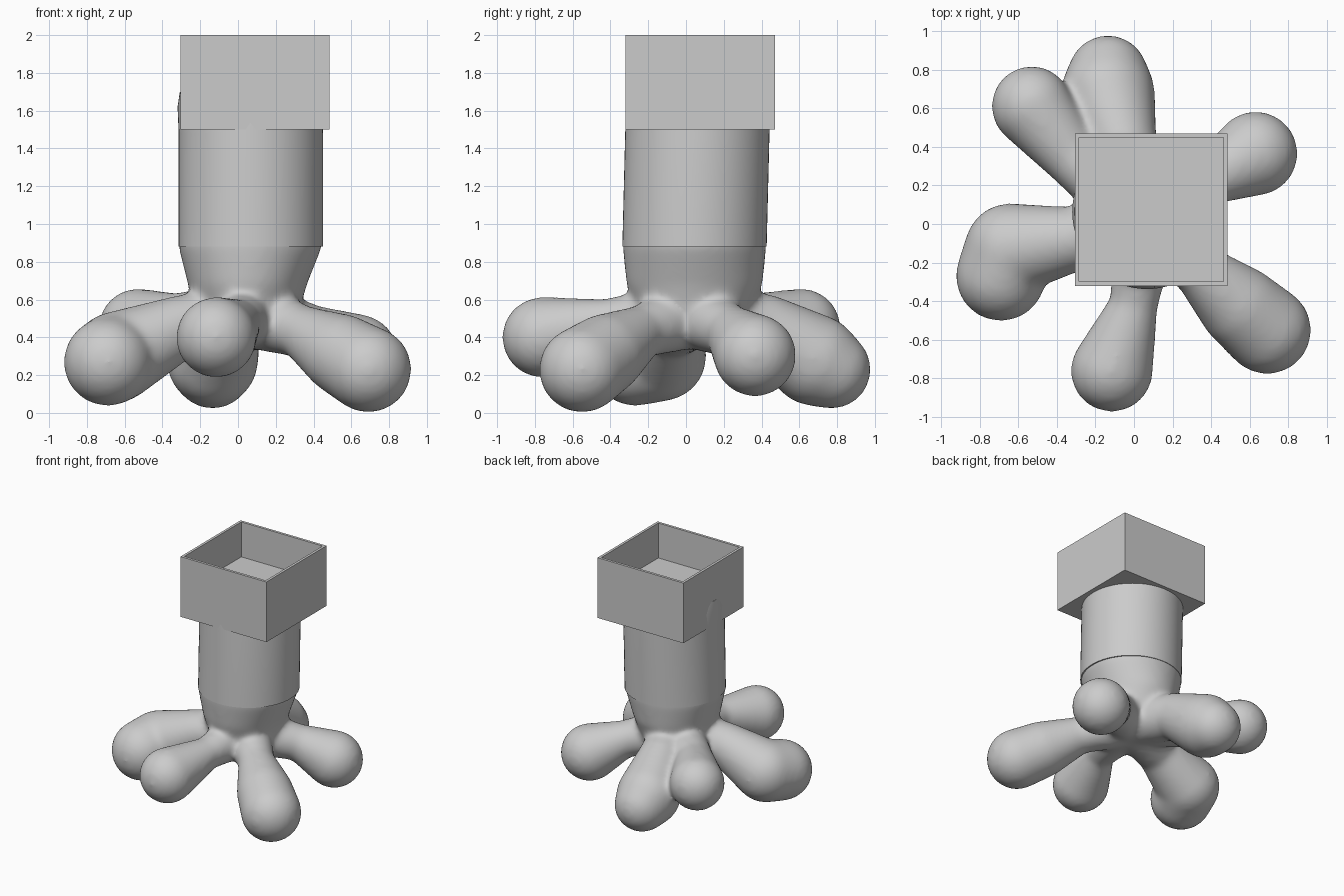
import bpy, bmesh, math
from mathutils import Vector, Matrix

cube = bpy.data.objects.get("Cube")
if cube:
    bpy.data.objects.remove(cube, do_unlink=True)

grey = bpy.data.materials.new("plain_grey")
grey.use_nodes = True
colour = (0.6, 0.6, 0.6, 1)
grey.diffuse_color = colour
grey.node_tree.nodes["Principled BSDF"].inputs["Base Color"].default_value = colour


def finish(bm, name):
    bmesh.ops.recalc_face_normals(bm, faces=bm.faces)
    mesh = bpy.data.meshes.new(name)
    bm.to_mesh(mesh)
    bm.free()
    mesh.materials.append(grey)
    ob = bpy.data.objects.new(name, mesh)
    bpy.context.collection.objects.link(ob)
    return ob


def shade(ob, degrees):
    bpy.ops.object.select_all(action="DESELECT")
    ob.select_set(True)
    bpy.context.view_layer.objects.active = ob
    bpy.ops.object.shade_smooth_by_angle(angle=math.radians(degrees))


def loft(bm, rings, sides=64):
    """Skin elliptical rings (x, y, z, rx, ry) into a capped column."""
    loops = []
    for x, y, z, rx, ry in rings:
        angles = [math.tau * i / sides for i in range(sides)]
        loops.append([bm.verts.new((x + rx * math.cos(a), y + ry * math.sin(a), z))
                      for a in angles])
    for low, high in zip(loops, loops[1:]):
        for i in range(sides):
            j = (i + 1) % sides
            bm.faces.new((low[i], low[j], high[j], high[i]))
    bm.faces.new(loops[0][::-1])
    bm.faces.new(loops[-1])


def limb(bm, path, steps=9):
    """Run swelling balls along a path of (x, y, z, radius)."""
    for start, end in zip(path, path[1:]):
        a, b = Vector(start), Vector(end)
        for i in range(steps + 1):
            p = a.lerp(b, i / steps)
            bmesh.ops.create_icosphere(bm, subdivisions=3, radius=p[3],
                                       matrix=Matrix.Translation(p.xyz))


# Splayed base: a tapering neck and six bulbous toes fused together
root = (0.06, 0.03, 0.52, 0.18)
toes = [
    [(-0.32, -0.08, 0.45, 0.17), (-0.64, -0.13, 0.3, 0.24), (-0.69, -0.27, 0.27, 0.235)],
    [(0.0, -0.42, 0.48, 0.125), (-0.115, -0.76, 0.4, 0.215)],
    [(0.34, -0.24, 0.43, 0.14), (0.55, -0.43, 0.31, 0.215), (0.69, -0.55, 0.23, 0.23)],
    [(0.4, 0.24, 0.43, 0.14), (0.63, 0.365, 0.305, 0.22)],
    [(-0.06, 0.42, 0.45, 0.18), (-0.135, 0.68, 0.28, 0.245), (-0.135, 0.77, 0.23, 0.21)],
    [(-0.33, 0.36, 0.48, 0.155), (-0.53, 0.61, 0.45, 0.21)],
]
bm = bmesh.new()
for toe in toes:
    limb(bm, [root] + toe)
loft(bm, [(0.06, 0.03, 0.4, 0.2, 0.2), (0.05, 0.04, 0.52, 0.27, 0.3),
          (0.05, 0.045, 0.68, 0.315, 0.36), (0.065, 0.045, 0.88, 0.38, 0.38),
          (0.068, 0.045, 0.96, 0.378, 0.378)])
base = finish(bm, "splayed_base")
remesh = base.modifiers.new("fuse", "REMESH")
remesh.mode = "VOXEL"
remesh.voxel_size = 0.018
remesh.use_smooth_shade = True
relax = base.modifiers.new("relax", "SMOOTH")
relax.factor = 0.5
relax.iterations = 22

# Straight trunk, leaning slightly back
bm = bmesh.new()
loft(bm, [(0.068, 0.045, 0.88, 0.382, 0.382), (0.068, 0.06, 1.48, 0.382, 0.382),
          (0.062, 0.063, 1.62, 0.382, 0.38), (0.07, 0.065, 1.7, 0.378, 0.378)])
shade(finish(bm, "trunk"), 40)

# Square open planter box
bm = bmesh.new()
bmesh.ops.create_cube(bm, size=1, matrix=Matrix.Translation((0.09, 0.075, 1.75))
                      @ Matrix.Diagonal((0.79, 0.79, 0.5, 1)))
top = max(bm.faces, key=lambda f: f.calc_center_median().z)
bmesh.ops.inset_individual(bm, faces=[top], thickness=0.03)
floor = bmesh.ops.extrude_discrete_faces(bm, faces=[top])["faces"][0]
bmesh.ops.translate(bm, verts=floor.verts, vec=(0, 0, -0.29))
finish(bm, "planter_box")

# Round drain plate on the box floor
bm = bmesh.new()
loft(bm, [(0.09, 0.075, 1.705, 0.16, 0.16), (0.09, 0.075, 1.714, 0.16, 0.16)], 48)
shade(finish(bm, "drain_plate"), 40)
